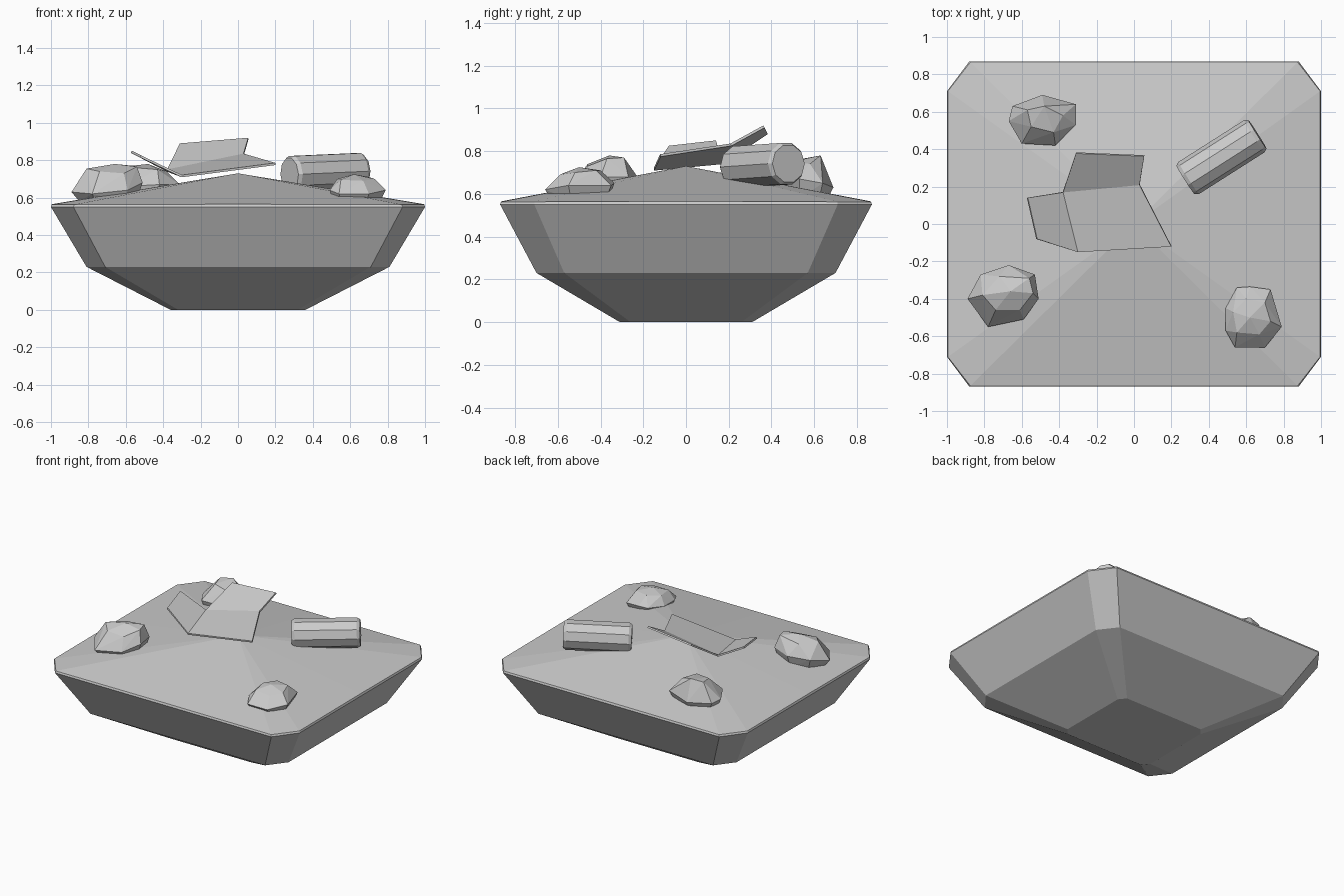
import bpy, bmesh
from math import cos, sin, pi
from mathutils import Vector, Matrix

if "Cube" in bpy.data.objects:
    bpy.data.objects.remove(bpy.data.objects["Cube"])


def finish(name, bm):
    bmesh.ops.recalc_face_normals(bm, faces=bm.faces[:])
    mesh = bpy.data.meshes.new(name)
    bm.to_mesh(mesh)
    bm.free()
    ob = bpy.data.objects.new(name, mesh)
    bpy.context.collection.objects.link(ob)
    return ob


def loft(bm, rings):
    for a, b in zip(rings, rings[1:]):
        n = len(a)
        for i in range(n):
            j = (i + 1) % n
            bm.faces.new((a[i], a[j], b[j], b[i]))


# Ground mound: chamfered rectangles tapering down, shallow peak on top
def chamfered(bm, x, y, cx, cy, z, zc):
    pts = [(x, 0, z), (x, cy, zc), (cx, y, zc), (0, y, z), (-cx, y, zc), (-x, cy, zc),
           (-x, 0, z), (-x, -cy, zc), (-cx, -y, zc), (0, -y, z), (cx, -y, zc), (x, -cy, zc)]
    return [bm.verts.new(p) for p in pts]


bm = bmesh.new()
rings = [chamfered(bm, 0.36, 0.31, 0.32, 0.26, 0, 0),
         chamfered(bm, 0.81, 0.70, 0.71, 0.57, 0.23, 0.23),
         chamfered(bm, 1.0, 0.87, 0.88, 0.71, 0.55, 0.55),
         chamfered(bm, 0.995, 0.865, 0.875, 0.71, 0.565, 0.563)]
bm.faces.new(rings[0])
loft(bm, rings)
peak = bm.verts.new((0, 0, 0.73))
for i in range(12):
    bm.faces.new((rings[-1][i], rings[-1][(i + 1) % 12], peak))
finish("ground_mound", bm)


# Rocks: convex hulls of a sunk base, a widest outline, and an upper outline
def rock(name, outline, upper, base_z):
    bm = bmesh.new()
    c = sum((Vector(p) for p in outline), Vector((0, 0, 0))) / len(outline)
    for p in outline:
        bm.verts.new(p)
        q = c.lerp(Vector(p), 0.8)
        bm.verts.new((q.x, q.y, base_z))
    for p in upper:
        bm.verts.new(p)
    res = bmesh.ops.convex_hull(bm, input=bm.verts[:])
    loose = [v for v in bm.verts if not v.link_faces]
    bmesh.ops.delete(bm, geom=loose, context='VERTS')
    return finish(name, bm)


rock("rock_front_left",
     [(-.89, -.40, .63), (-.82, -.27, .66), (-.67, -.22, .67), (-.53, -.27, .68),
      (-.51, -.40, .68), (-.59, -.51, .64), (-.78, -.55, .62)],
     [(-.81, -.38, .755), (-.72, -.28, .75), (-.56, -.29, .77), (-.54, -.37, .765),
      (-.61, -.46, .73), (-.74, -.46, .74), (-.66, -.36, .78)], 0.58)
rock("rock_back_left",
     [(-.67, .55, .65), (-.60, .43, .66), (-.42, .42, .67), (-.31, .53, .67),
      (-.31, .64, .65), (-.49, .69, .63), (-.65, .63, .64)],
     [(-.57, .61, .77), (-.48, .63, .78), (-.55, .52, .76), (-.43, .49, .75),
      (-.38, .58, .74)], 0.58)
rock("rock_front_right",
     [(.49, -.45, .64), (.55, -.34, .65), (.62, -.335, .65), (.73, -.35, .64),
      (.79, -.55, .64), (.70, -.66, .62), (.54, -.66, .62), (.49, -.57, .64)],
     [(.53, -.47, .70), (.60, -.40, .71), (.70, -.42, .71), (.73, -.52, .70),
      (.67, -.59, .69), (.55, -.58, .695), (.62, -.50, .725)], 0.57)

# Can lying on its side, ten-sided with tapered rims
a, b = Vector((0.275, 0.235, 0.725)), Vector((0.66, 0.48, 0.742))
axis = (b - a).normalized()
side = axis.cross(Vector((0, 0, 1))).normalized()
up = side.cross(axis)
length = (b - a).length
bm = bmesh.new()
rings = []
for t, r in ((0, .09), (.02, .102), (length - .02, .102), (length, .09)):
    rings.append([bm.verts.new(a + axis * t + (side * cos(k * pi / 5) + up * sin(k * pi / 5)) * r)
                  for k in range(10)])
loft(bm, rings)
bm.faces.new(rings[0])
bm.faces.new(rings[-1])
finish("can", bm)

# Bent sheet: main panel with a left flap and a back flap
bm = bmesh.new()
A, B, C, D, E, F, G, H = [bm.verts.new(p) for p in (
    (-.38, .17, .745), (.03, .21, .83), (.20, -.12, .78), (-.30, -.15, .715),
    (-.52, -.08, .82), (-.57, .14, .845), (.055, .365, .915), (-.31, .38, .885))]
for f in ((D, C, B, A), (E, D, A, F), (A, B, G, H)):
    bm.faces.new(f)
sheet = finish("bent_sheet", bm)
mod = sheet.modifiers.new("thickness", 'SOLIDIFY')
mod.thickness = 0.012
mod.offset = 0
